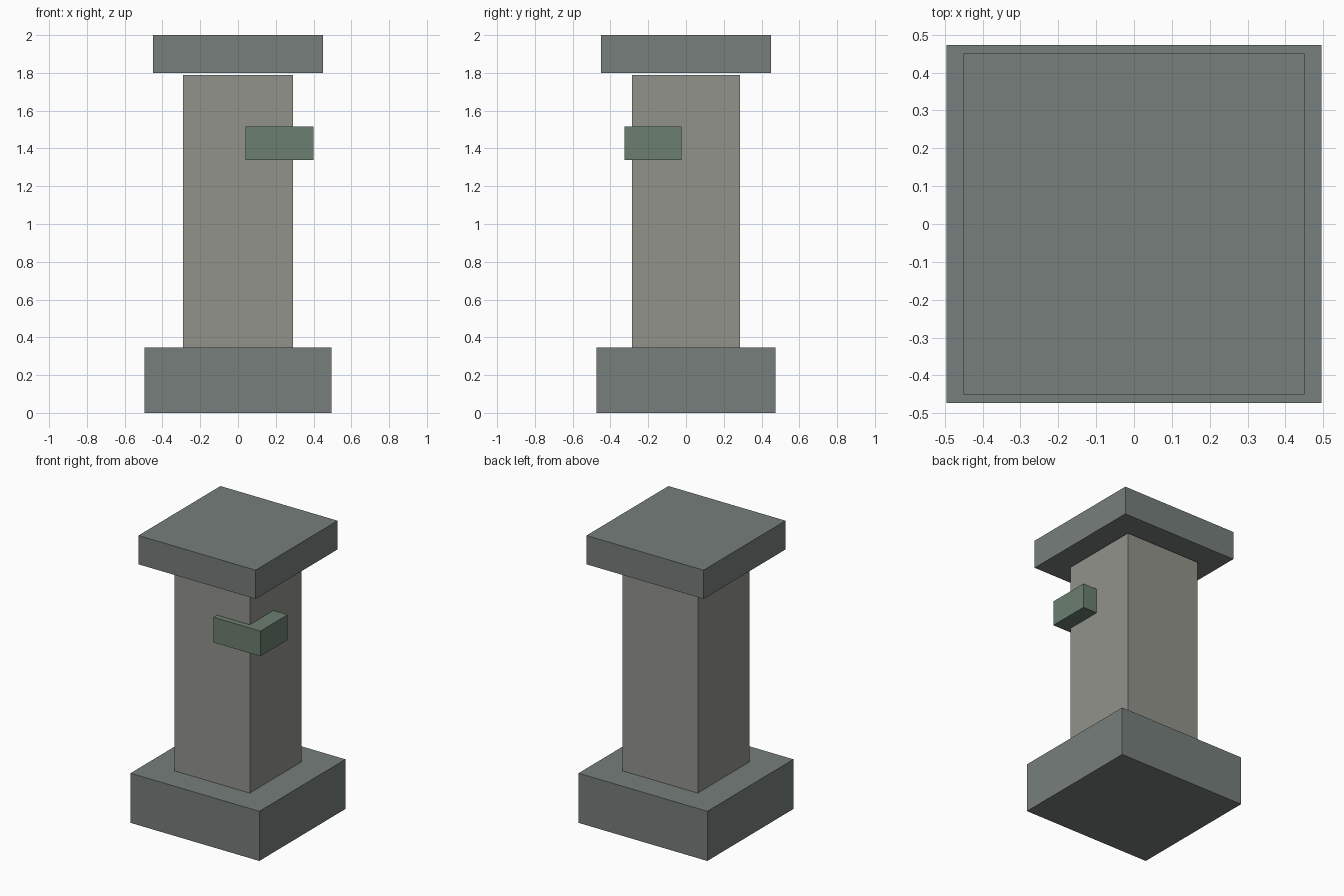
import bpy

if "Cube" in bpy.data.objects:
    bpy.data.objects.remove(bpy.data.objects["Cube"])


def material(name, color):
    mat = bpy.data.materials.new(name)
    mat.diffuse_color = (*color, 1)
    mat.use_nodes = True
    mat.node_tree.nodes["Principled BSDF"].inputs["Base Color"].default_value = mat.diffuse_color
    return mat


def box(name, x, y, z, mat):
    """Box spanning the given (min, max) ranges."""
    bpy.ops.mesh.primitive_cube_add(size=1, location=[(a + b) / 2 for a, b in (x, y, z)])
    obj = bpy.context.object
    obj.name = name
    obj.scale = [b - a for a, b in (x, y, z)]
    bpy.ops.object.transform_apply(location=False, rotation=False, scale=True)
    obj.data.materials.append(mat)
    return obj


dark_stone = material("dark_stone", (0.18, 0.21, 0.20))
light_stone = material("light_stone", (0.29, 0.29, 0.26))
moss_green = material("moss_green", (0.15, 0.21, 0.16))

# Plinth at the bottom
box("base", (-0.495, 0.495), (-0.473, 0.473), (0, 0.345), dark_stone)

# Square shaft, stopping just short of the cap
box("shaft", (-0.29, 0.29), (-0.285, 0.285), (0.345, 1.79), light_stone)

# Overhanging slab on top
box("cap", (-0.45, 0.45), (-0.45, 0.45), (1.80, 2.0), dark_stone)

# Green block wrapping the front right corner
box("moss_patch", (0.04, 0.40), (-0.325, -0.025), (1.34, 1.515), moss_green)
